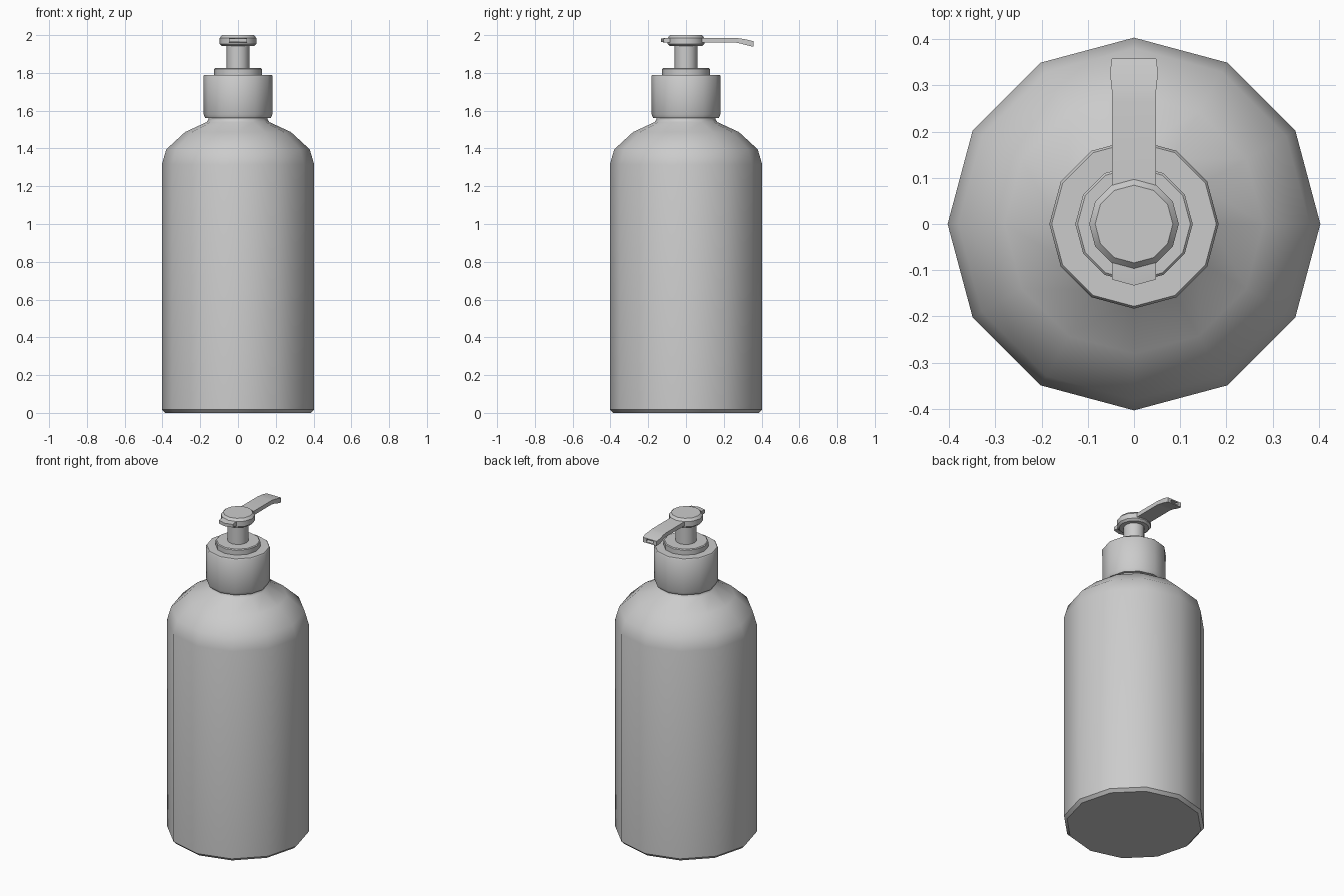
import bpy, bmesh, math

if "Cube" in bpy.data.objects:
    bpy.data.objects.remove(bpy.data.objects["Cube"])

SIDES = 12


def finish(name, bm, angle=38):
    bmesh.ops.recalc_face_normals(bm, faces=bm.faces)
    mesh = bpy.data.meshes.new(name)
    bm.to_mesh(mesh)
    bm.free()
    obj = bpy.data.objects.new(name, mesh)
    bpy.context.collection.objects.link(obj)
    bpy.ops.object.select_all(action='DESELECT')
    obj.select_set(True)
    bpy.context.view_layer.objects.active = obj
    bpy.ops.object.shade_smooth_by_angle(angle=math.radians(angle))
    return obj


def skin(bm, rings):
    """Bridge successive vertex rings and cap both ends."""
    rings = [[bm.verts.new(p) for p in ring] for ring in rings]
    for a, b in zip(rings, rings[1:]):
        for i in range(len(a)):
            j = (i + 1) % len(a)
            bm.faces.new((a[i], a[j], b[j], b[i]))
    bm.faces.new(rings[0])
    bm.faces.new(rings[-1])


def lathe(name, profile):
    bm = bmesh.new()
    steps = [2 * math.pi * i / SIDES for i in range(SIDES)]
    skin(bm, [[(r * math.cos(a), r * math.sin(a), z) for a in steps]
              for r, z in profile])
    return finish(name, bm)


# Bottle with rounded shoulder and short neck
lathe("bottle_body", [(0.385, 0), (0.403, 0.018), (0.403, 1.315),
                      (0.38, 1.395), (0.28, 1.487), (0.165, 1.54),
                      (0.157, 1.555), (0.157, 1.60)])

# Screw cap, collar and pump stem
lathe("screw_cap", [(0.174, 1.562), (0.182, 1.58), (0.183, 1.783), (0.178, 1.79)])
lathe("collar", [(0.127, 1.78), (0.127, 1.82), (0.122, 1.825)])
lathe("pump_stem", [(0.06, 1.81), (0.06, 1.95)])

# Pump button
lathe("pump_button", [(0.085, 1.942), (0.097, 1.953), (0.097, 1.985), (0.084, 2.0)])

# Spout lever: half width, y, bottom z, top z, y offset of the centre line
sections = [(0.048, -0.120, 1.963, 1.982, -0.013),
            (0.048, -0.095, 1.960, 1.986, 0),
            (0.048, 0.265, 1.960, 1.985, 0),
            (0.048, 0.290, 1.955, 1.982, 0),
            (0.052, 0.328, 1.945, 1.975, 0),
            (0.048, 0.358, 1.938, 1.967, 0),
            # recessed nozzle opening
            (0.025, 0.357, 1.945, 1.960, 0),
            (0.025, 0.325, 1.953, 1.968, 0)]
bm = bmesh.new()
skin(bm, [[(-w, y, b), (0, y + o, b), (w, y, b), (w, y, t), (0, y + o, t), (-w, y, t)]
          for w, y, b, t, o in sections])
finish("spout_lever", bm, 30)
